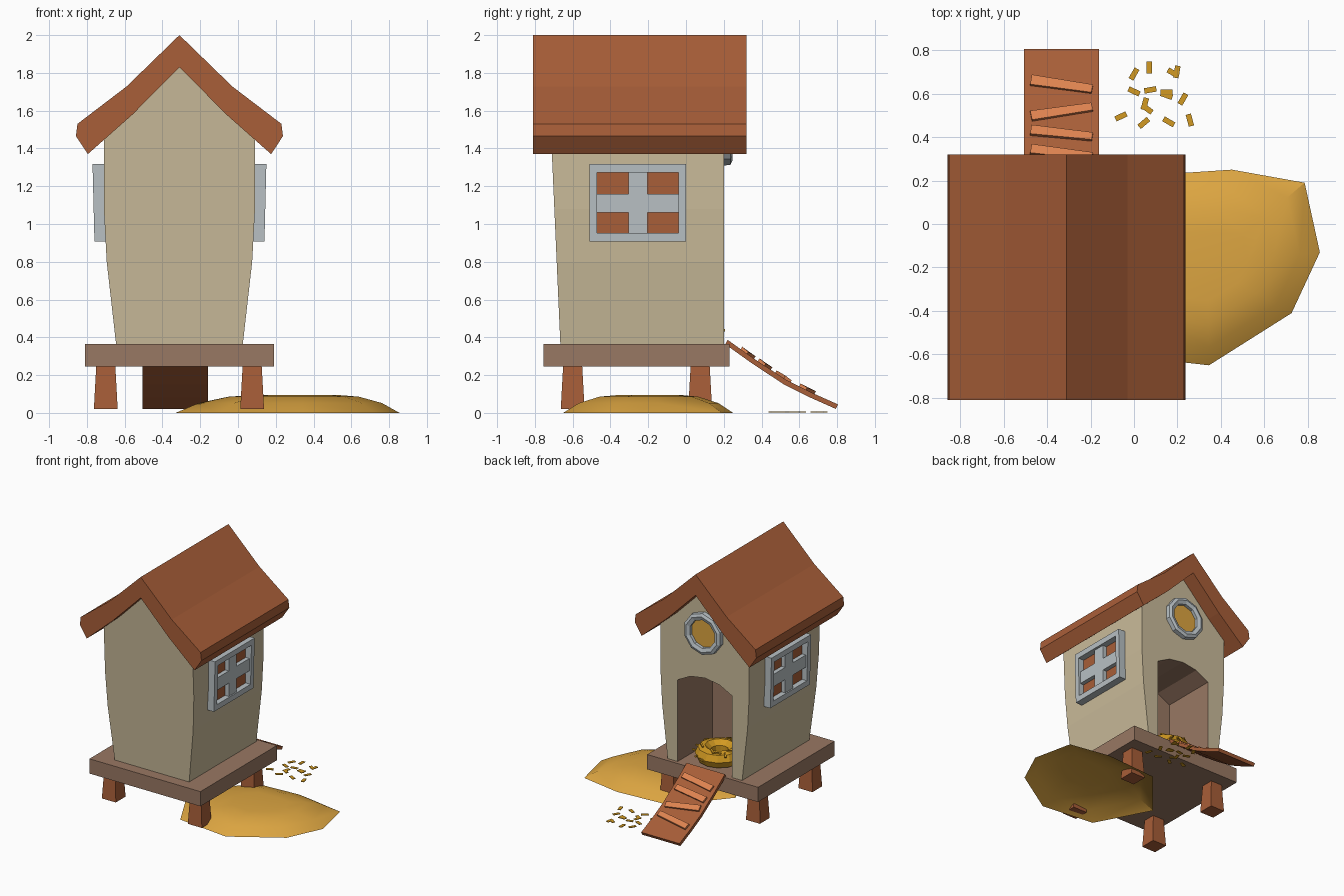
import bpy, bmesh, math, random
from mathutils import Matrix, Vector

if "Cube" in bpy.data.objects:
    bpy.data.objects.remove(bpy.data.objects["Cube"])

random.seed(4)
CX = -0.31  # centre line of the house


def material(name, hexcode):
    m = bpy.data.materials.new(name)
    srgb = [int(hexcode[i:i + 2], 16) / 255 for i in (0, 2, 4)]
    m.diffuse_color = [c / 12.92 if c < 0.04 else ((c + 0.055) / 1.055) ** 2.4 for c in srgb] + [1]
    m.use_nodes = True
    m.node_tree.nodes["Principled BSDF"].inputs["Base Color"].default_value = m.diffuse_color
    return m


WALL = material("cream_wall", "CABB9A")
ROOF = material("red_brown_wood", "A85E38")
BASE = material("dull_brown_wood", "997863")
GREY = material("pale_grey_frame", "B8C0C4")
HAY = material("hay_gold", "DCA541")
STRAW = material("straw_gold", "D29A22")
SLAT = material("light_orange_wood", "DE8350")


def finish(name, bm, *mats):
    bmesh.ops.recalc_face_normals(bm, faces=bm.faces)
    me = bpy.data.meshes.new(name)
    bm.to_mesh(me)
    bm.free()
    ob = bpy.data.objects.new(name, me)
    bpy.context.collection.objects.link(ob)
    for m in mats:
        me.materials.append(m)
    return ob


def prism_bm(pts, a, b, axis):
    """Extrude a profile from a to b: axis 'y' takes (x,z), axis 'x' takes (y,z)."""
    bm = bmesh.new()
    place = (lambda p, t: (p[0], t, p[1])) if axis == 'y' else (lambda p, t: (t, p[0], p[1]))
    ends = [[bm.verts.new(place(p, t)) for p in pts] for t in (a, b)]
    for e in ends:
        bm.faces.new(e)
    n = len(pts)
    for i in range(n):
        j = (i + 1) % n
        bm.faces.new((ends[0][i], ends[0][j], ends[1][j], ends[1][i]))
    return bm


def add_box(bm, loc, size, rot=Matrix()):
    m = Matrix.Translation(loc) @ rot.to_4x4() @ Matrix.Diagonal((*size, 1))
    return bmesh.ops.create_cube(bm, size=1, matrix=m)["verts"]


def mirrored(half):
    """Half profile (offset from centre, z), ending points on the centre are not doubled."""
    return [(CX + x, z) for x, z in half] + [(CX - x, z) for x, z in reversed(half) if x > 0]


# Platform
bm = bmesh.new()
add_box(bm, (CX, -0.263, 0.305), (1.0, 0.985, 0.12))
finish("platform", bm, BASE)

# Tapered legs
for side, x in (("left", -0.70), ("right", 0.075)):
    for end, y in (("front", -0.60), ("back", 0.075)):
        bm = bmesh.new()
        for v in add_box(bm, (x, y, 0.135), (0.126, 0.126, 0.23)):
            if v.co.z > 0.135:
                v.co.x = x + (v.co.x - x) * 0.8
                v.co.y = y + (v.co.y - y) * 0.8
        finish(f"{end}_{side}_leg", bm, ROOF)

# House body, front wall leaning out slightly
body_half = [(0.335, 0.36), (0.385, 0.8), (0.40, 1.08), (0.40, 1.46), (0.25, 1.59), (0, 1.84)]
bm = prism_bm(mirrored(body_half), -0.665, 0.2, 'y')
for v in bm.verts:
    if v.co.y < 0:
        v.co.y -= 0.0445 * (v.co.z - 0.36)
body = finish("house_body", bm, WALL, BASE)

# Doorway cut, its inside in brown wood
door_half = [(0.245, 0.30), (0.245, 1.03), (0.13, 1.09), (0, 1.11)]
bm = prism_bm(mirrored(door_half), -0.25, 0.3, 'y')
for f in bm.faces:
    f.material_index = 1
cutter = finish("doorway_cutter", bm, WALL, BASE)
cutter.hide_render = True
cutter.hide_set(True)
mod = body.modifiers.new("doorway", 'BOOLEAN')
mod.operation, mod.object, mod.solver = 'DIFFERENCE', cutter, 'EXACT'

# Roof
roof_outer = [(0, 2.0), (0.28, 1.728), (0.54, 1.53), (0.548, 1.465), (0.485, 1.37)]
roof_inner = [(0.25, 1.578), (0, 1.83)]
half = roof_outer + roof_inner
pts = [(CX + x, z) for x, z in half] + [(CX - x, z) for x, z in half[-2:0:-1]]
finish("roof", prism_bm(pts, -0.81, 0.32, 'y'), ROOF)

# Side windows: frame, cross bars and panes
for side, s in (("right", 1), ("left", -1)):
    x = CX + s * 0.415
    bm = bmesh.new()
    for z in (0.93, 1.295):
        add_box(bm, (x, -0.255, z), (0.08, 0.51, 0.045))
    for y in (-0.49, -0.02):
        add_box(bm, (x, y, 1.1125), (0.08, 0.04, 0.32))
    for v in bm.verts:
        v.co.x += s * (v.co.z - 1.11) * 0.025
    finish(f"{side}_window_frame", bm, GREY)
    bm = bmesh.new()
    add_box(bm, (x - s * 0.012, -0.255, 1.1125), (0.075, 0.10, 0.32))
    for y in (-0.3875, -0.1225):
        add_box(bm, (x - s * 0.012, y, 1.11), (0.075, 0.165, 0.10))
    finish(f"{side}_window_bars", bm, GREY)
    bm = bmesh.new()
    add_box(bm, (CX + s * 0.403, -0.255, 1.1125), (0.008, 0.43, 0.32))
    finish(f"{side}_window_pane", bm, ROOF)

# Round window above the door
N = 10
bm = bmesh.new()
loops = [[bm.verts.new((CX + r * math.sin(2 * math.pi * i / N), y, 1.48 + r * math.cos(2 * math.pi * i / N)))
          for i in range(N)] for r, y in ((0.17, 0.19), (0.168, 0.235), (0.145, 0.245), (0.115, 0.235), (0.115, 0.19))]
for k in range(5):
    a, b = loops[k], loops[(k + 1) % 5]
    for i in range(N):
        j = (i + 1) % N
        bm.faces.new((a[i], a[j], b[j], b[i]))
finish("round_window_frame", bm, GREY)
bm = bmesh.new()
bmesh.ops.create_cone(bm, cap_ends=True, segments=N, radius1=0.12, radius2=0.12, depth=0.008,
                      matrix=Matrix.Translation((CX, 0.206, 1.48)) @ Matrix.Rotation(math.pi / 2, 4, 'X'))
finish("round_window_pane", bm, HAY)

# Sagging ramp and its crooked slats
top = [(0.22, 0.387), (0.36, 0.287), (0.53, 0.175), (0.67, 0.105), (0.805, 0.045)]
under = [(y - 0.012, z - 0.024) for y, z in reversed(top)]
finish("ramp", prism_bm(top + under, -0.505, -0.16, 'x'), ROOF)
bm = bmesh.new()
for y, z, slope, turn in ((0.325, 0.315, -35, -8), (0.415, 0.255, -34, -7),
                          (0.515, 0.188, -32, 10), (0.64, 0.124, -26, -9)):
    rot = Matrix.Rotation(math.radians(slope), 3, 'X') @ Matrix.Rotation(math.radians(turn), 3, 'Z')
    vs = add_box(bm, (-0.333, y, z), (0.285, 0.05, 0.025), rot)
    mid = Vector((-0.19, y, z))
    for v in vs:  # one end narrower
        if v.co.x > -0.3:
            v.co.y += (y + 0.14 * math.sin(math.radians(turn)) - v.co.y) * 0.2
finish("ramp_slats", bm, SLAT)

# Nest ring with loose straw
M, K, c = 12, 7, Vector((CX, 0.01, 0.43))
bm = bmesh.new()


def ring_point(u, w, r=0.062):
    d = 0.122 + r * math.cos(w)
    return c + Vector((d * math.cos(u), d * math.sin(u), 1.05 * r * math.sin(w)))


grid = [[bm.verts.new(ring_point(2 * math.pi * i / M, 2 * math.pi * k / K)) for k in range(K)] for i in range(M)]
for i in range(M):
    for k in range(K):
        i2, k2 = (i + 1) % M, (k + 1) % K
        bm.faces.new((grid[i][k], grid[i2][k], grid[i2][k2], grid[i][k2]))
finish("nest", bm, STRAW)
bm = bmesh.new()
for i in range(18):
    p = ring_point(i * 2 * math.pi / 18, random.uniform(-0.3, 1.6), 0.064)
    rot = Matrix.Rotation(random.uniform(0, 3.1), 3, 'Z') @ Matrix.Rotation(random.uniform(-0.5, 0.5), 3, 'Y')
    add_box(bm, p, (0.05, 0.013, 0.01), rot)
finish("nest_straw", bm, STRAW)

# Straw scattered on the ground
bm = bmesh.new()
for x, y, a in ((0, .69, 60), (.07, .72, 90), (.18, .695, -30), (.197, .70, 80), (0, .61, -25),
                (.075, .617, 10), (.15, .592, -20), (.15, .607, 0), (.05, .553, 75), (.06, .53, -35),
                (.225, .575, 60), (-.06, .495, 25), (.045, .465, 40), (.16, .47, -30), (.257, .478, -75)):
    add_box(bm, (x, y, 0.004), (0.056, 0.025, 0.005), Matrix.Rotation(math.radians(a), 3, 'Z'))
finish("ground_straw", bm, STRAW)

# Low hay mound, open underneath
outline = [(.45, .25), (.785, .19), (.855, -.13), (.725, -.41), (.345, -.65), (-.1, -.60), (-.33, -.17), (0, .22)]
hx, hy = 0.34, -0.19
bm = bmesh.new()
rings = [[bm.verts.new((hx + (x - hx) * s, hy + (y - hy) * s, z)) for x, y in outline]
         for s, z in ((1, 0), (0.82, 0.052), (0.58, 0.086), (0.36, 0.095))]
for a, b in zip(rings, rings[1:]):
    for i in range(8):
        j = (i + 1) % 8
        bm.faces.new((a[i], b[i], b[j], a[j]))
bm.faces.new(rings[-1])
mound = finish("hay_mound", bm, HAY)
bpy.context.view_layer.objects.active = mound
mound.select_set(True)
bpy.ops.object.shade_smooth_by_angle(angle=math.radians(30))
